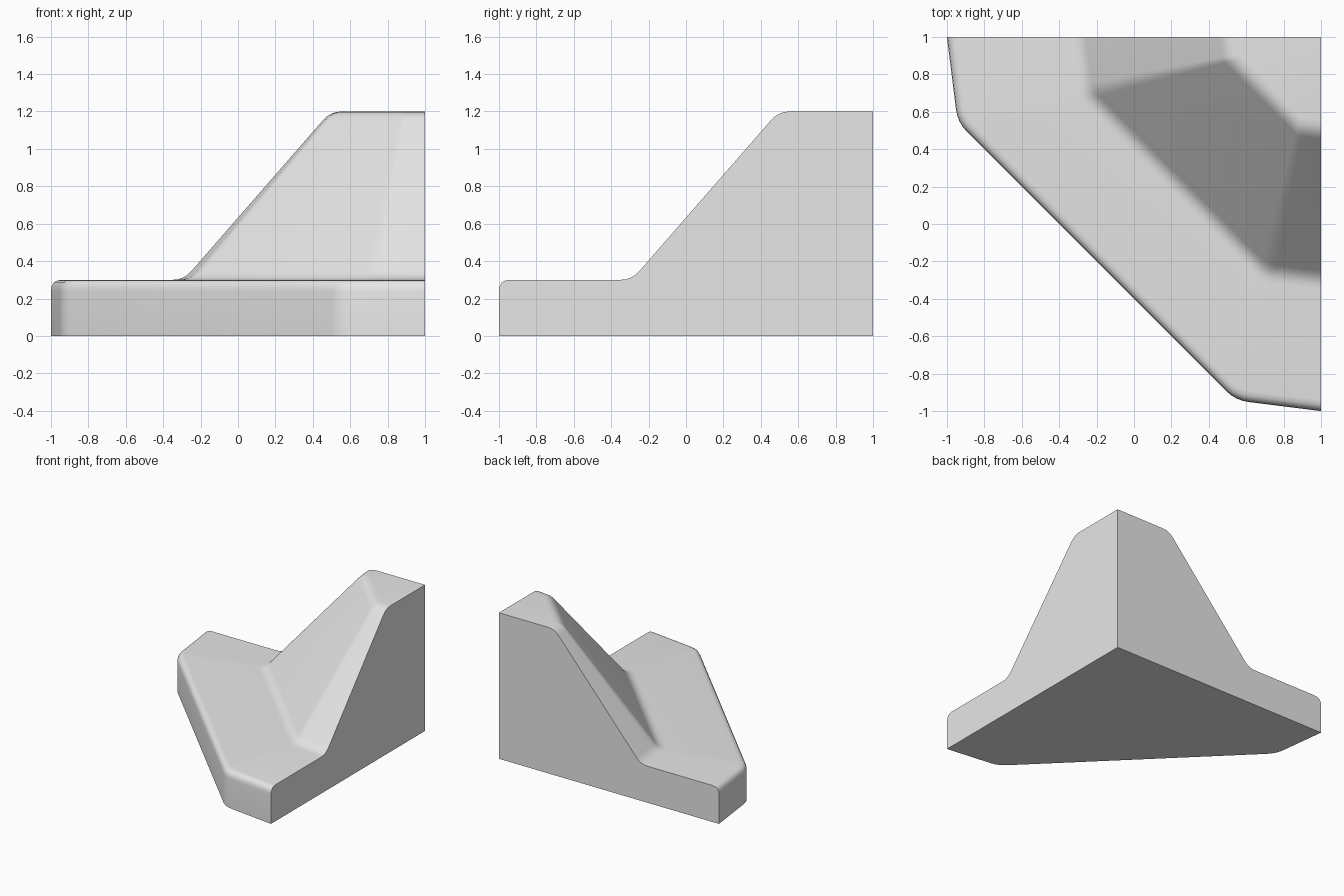
import bpy
import bmesh
import math
from mathutils import Vector

cube = bpy.data.objects.get("Cube")
if cube:
    bpy.data.objects.remove(cube, do_unlink=True)


def rounded(points, size, steps=4):
    """Open polyline with its inner corners rounded off."""
    pts = [Vector(p) for p in points]
    out = [pts[0]]
    for a, b, c in zip(pts, pts[1:], pts[2:]):
        start = b + (a - b).normalized() * size
        end = b + (c - b).normalized() * size
        for i in range(steps + 1):
            t = i / steps
            out.append(start * (1 - t) ** 2 + b * 2 * t * (1 - t) + end * t * t)
    return out + [pts[-1]]


# Footprint edge, measured from the inner back corner
corner = Vector((1, 1))
plan = rounded([(-2, 0), (-1.943, -0.457), (-0.457, -1.943), (0, -2)], 0.07)

# Section from the outer rim to the peak: (distance from the corner, height)
section = rounded([(2, 0), (2, 0.3), (1.29, 0.3), (0.505, 1.2), (0, 1.2)], 0.06)

bm = bmesh.new()
rings = []
for dist, z in section[:-1]:
    rings.append([bm.verts.new((*(corner + p * dist / 2), z)) for p in plan])
peak = bm.verts.new((*corner, section[-1].y))
base = bm.verts.new((*corner, 0))

# Outer skin: stepped, sloping surface and the flat top
for low, high in zip(rings, rings[1:]):
    for i in range(len(plan) - 1):
        bm.faces.new((low[i], low[i + 1], high[i + 1], high[i]))
bm.faces.new(rings[-1] + [peak])

# Flat underside and the two flat cut sides
bm.faces.new(rings[0] + [base])
for end in (0, -1):
    bm.faces.new([ring[end] for ring in rings] + [peak, base])
bmesh.ops.recalc_face_normals(bm, faces=bm.faces)

mesh = bpy.data.meshes.new("corner_slope_block")
bm.to_mesh(mesh)
bm.free()
block = bpy.data.objects.new("corner_slope_block", mesh)
bpy.context.collection.objects.link(block)

# Plain grey
grey = bpy.data.materials.new("light_grey")
grey.use_nodes = True
colour = (0.8, 0.8, 0.8, 1)
grey.diffuse_color = colour
grey.node_tree.nodes["Principled BSDF"].inputs["Base Color"].default_value = colour
mesh.materials.append(grey)

# Smooth rounded edges, crisp cut sides
bpy.ops.object.select_all(action="DESELECT")
block.select_set(True)
bpy.context.view_layer.objects.active = block
bpy.ops.object.shade_smooth_by_angle(angle=math.radians(40))
